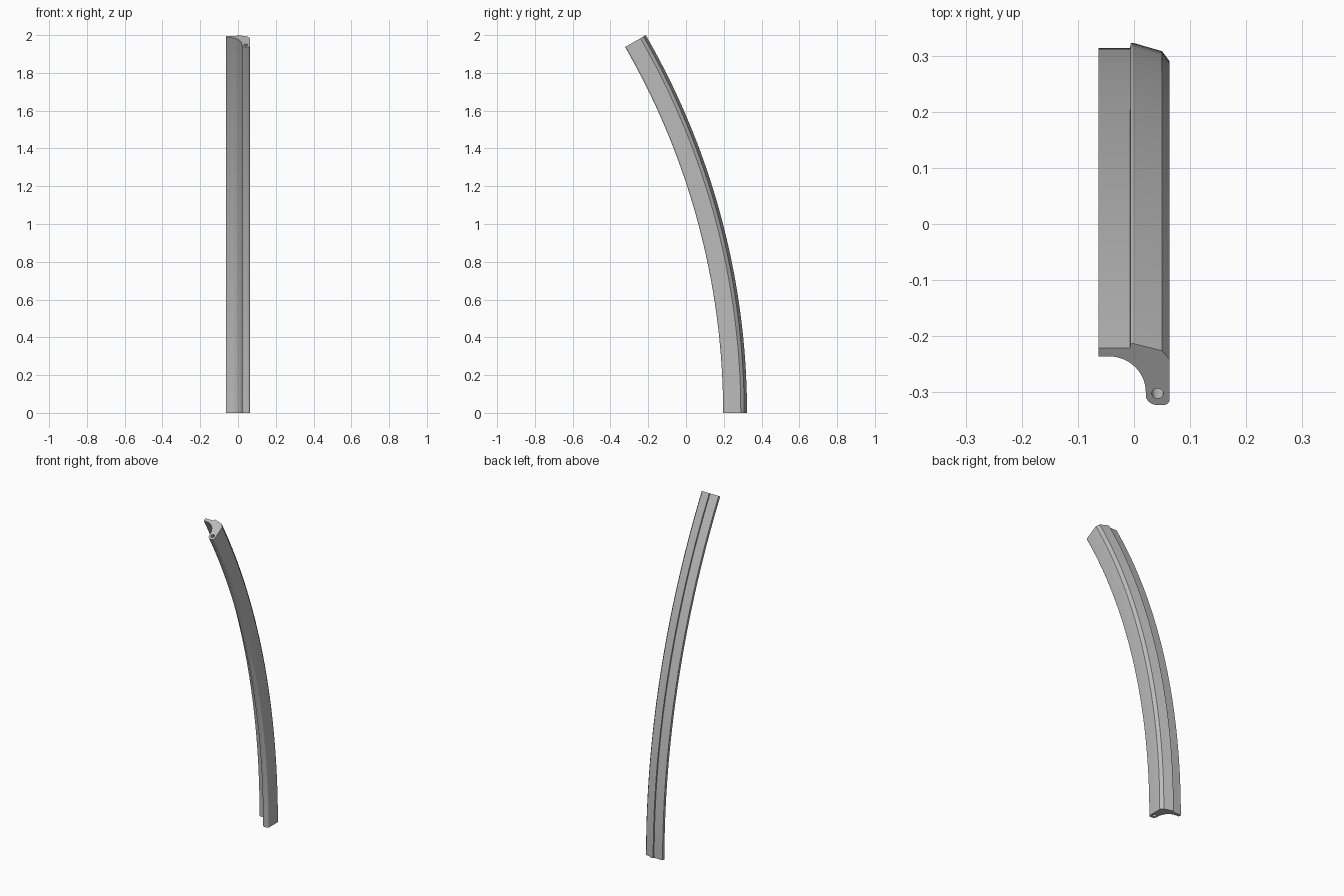
import bpy, bmesh, math

cube = bpy.data.objects.get("Cube")
if cube:
    bpy.data.objects.remove(cube, do_unlink=True)

RADIUS = 4.0            # outer bend radius
CENTRE_Y = 0.323 - RADIUS
SWEEP = math.radians(30)
STEPS = 40


def arc(cx, cd, rx, rd, start, end, count):
    """Points (x, depth below the outer ridge) along an elliptical arc."""
    angles = [math.radians(start + (end - start) * i / count) for i in range(count + 1)]
    return [(cx + rx * math.cos(a), cd + rd * math.sin(a)) for a in angles]


# Cross-section: ridge and chamfer, rounded bead, concave cove, thin flange
outline = [(-0.0635, 0.009), (-0.007, 0.009), (-0.006, 0.001), (-0.002, 0),
           (0.05, 0.015), (0.0635, 0.033)]
outline += arc(0.0525, 0.1155, 0.011, 0.011, 0, 90, 5)
outline += arc(0.041, 0.1065, 0.02, 0.02, 90, 180, 7)
outline += arc(-0.045, 0.1, 0.066, 0.0735, 0, -90, 14)
outline += [(-0.0635, 0.0265)]

# Round bore running along the bead
bore = arc(0.042, 0.103, 0.0105, 0.0105, 0, 360, 20)[:-1]


def bend(x, depth, angle):
    r = RADIUS - depth
    return (x, CENTRE_Y + r * math.cos(angle), r * math.sin(angle))


bm = bmesh.new()
end_edges = {0: [], STEPS: []}
for loop in (outline, bore):
    rings = [[bm.verts.new(bend(x, d, SWEEP * s / STEPS)) for x, d in loop]
             for s in range(STEPS + 1)]
    n = len(loop)
    for a, b in zip(rings, rings[1:]):
        for i in range(n):
            j = (i + 1) % n
            bm.faces.new((a[i], a[j], b[j], b[i]))
    for s in end_edges:
        end_edges[s] += [bm.edges.get((rings[s][i], rings[s][(i + 1) % n])) for i in range(n)]

# End caps, leaving the bore open
for edges in end_edges.values():
    bmesh.ops.triangle_fill(bm, edges=edges, use_beauty=True)
bmesh.ops.recalc_face_normals(bm, faces=bm.faces)

mesh = bpy.data.meshes.new("curved_trim_strip")
bm.to_mesh(mesh)
bm.free()
strip = bpy.data.objects.new("curved_trim_strip", mesh)
bpy.context.collection.objects.link(strip)

# Plain grey finish
grey = bpy.data.materials.new("plain_grey")
colour = (0.5, 0.5, 0.5, 1)
grey.use_nodes = True
grey.diffuse_color = colour
grey.node_tree.nodes["Principled BSDF"].inputs["Base Color"].default_value = colour
mesh.materials.append(grey)

bpy.context.view_layer.objects.active = strip
strip.select_set(True)
bpy.ops.object.shade_smooth_by_angle(angle=math.radians(25))
